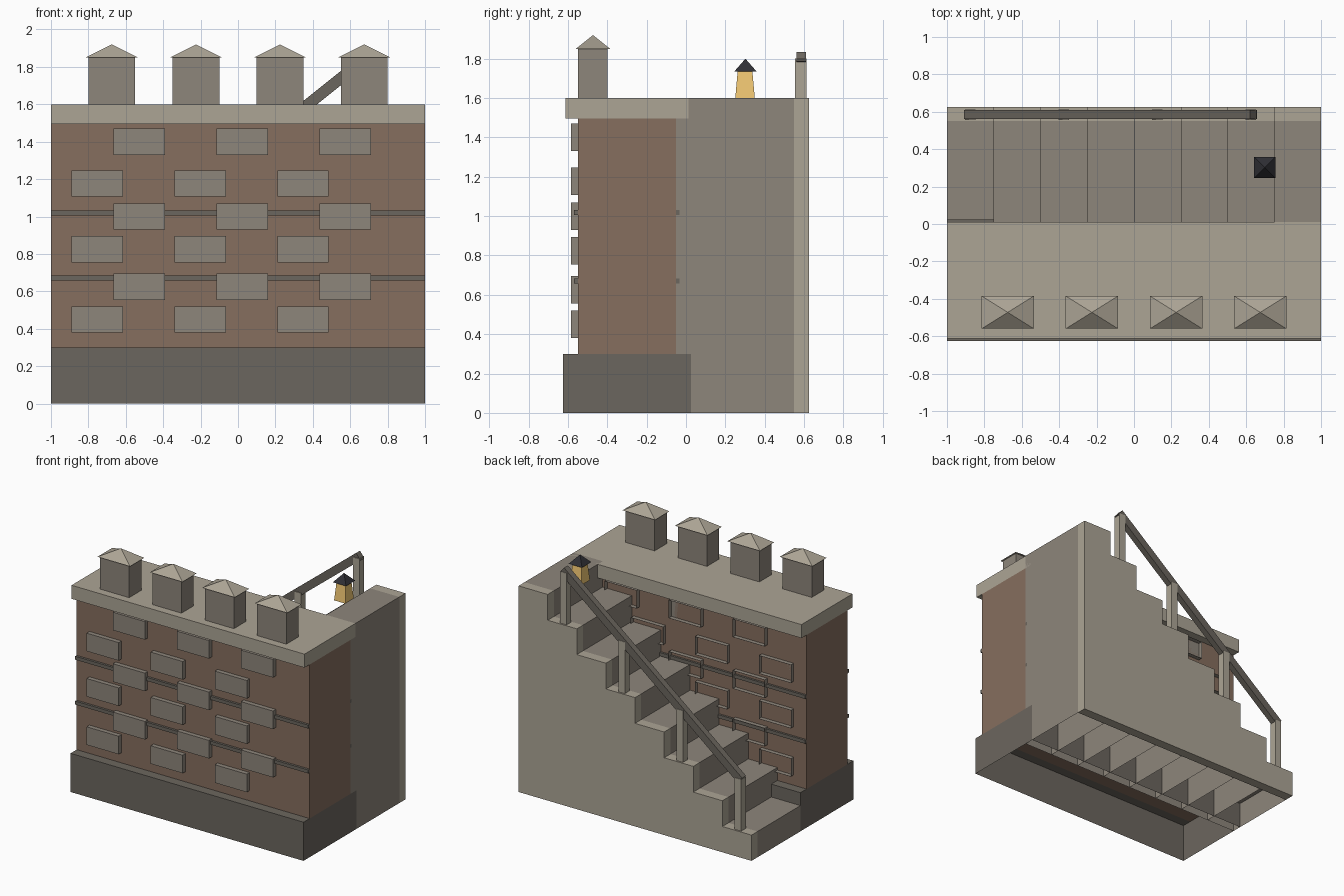
import bpy, bmesh, math
from mathutils import Matrix

if "Cube" in bpy.data.objects:
    bpy.data.objects.remove(bpy.data.objects["Cube"])


def mat(name, rgb):
    m = bpy.data.materials.new(name)
    m.diffuse_color = (*[c ** 2.2 for c in rgb], 1)
    m.use_nodes = True
    m.node_tree.nodes["Principled BSDF"].inputs["Base Color"].default_value = m.diffuse_color
    return m


BROWN = mat("brown_brick", (0.52, 0.43, 0.37))
GREY = mat("grey_stone", (0.55, 0.52, 0.48))
DARK = mat("dark_stone", (0.42, 0.40, 0.37))
TAN = mat("tan_stone", (0.67, 0.64, 0.58))
GLOW = mat("lamp_glow", (0.95, 0.78, 0.45))
IRON = mat("black_iron", (0.20, 0.20, 0.22))


def finish(bm, name, material):
    bmesh.ops.recalc_face_normals(bm, faces=bm.faces)
    me = bpy.data.meshes.new(name)
    bm.to_mesh(me)
    bm.free()
    me.materials.append(material)
    ob = bpy.data.objects.new(name, me)
    bpy.context.collection.objects.link(ob)
    return ob


def box(name, x, y, z, material, open_side=None, taper=1.0):
    """Box from (min, max) ranges; open_side is a normal whose face is left out."""
    bm = bmesh.new()
    bmesh.ops.create_cube(bm, size=1)
    if open_side:
        gone = [f for f in bm.faces if tuple(round(c) for c in f.normal) == open_side]
        bmesh.ops.delete(bm, geom=gone, context='FACES_ONLY')
    for v in bm.verts:
        k = taper if v.co.z > 0 else 1
        v.co = [(r[0] + r[1]) / 2 + c * (r[1] - r[0]) * s
                for r, c, s in zip((x, y, z), v.co, (k, k, 1))]
    if taper == 0:
        bmesh.ops.remove_doubles(bm, verts=bm.verts, dist=1e-5)
    return finish(bm, name, material)


DOWN, BACK = (0, 0, -1), (0, 1, 0)
FULL = (-1, 1)

# Wall: hollow plinth, brick body, coping
box("wall_base", FULL, (-0.625, 0.025), (0, 0.3), DARK, DOWN)
box("brick_wall", FULL, (-0.55, -0.05), (0.3, 1.495), BROWN)
box("wall_coping", FULL, (-0.613, 0.012), (1.495, 1.6), TAN)

# Thin mortar bands on both faces
for z in (0.657, 1.005):
    box("front_band", FULL, (-0.568, -0.55), (z, z + 0.027), DARK)
    box("rear_band", FULL, (-0.055, -0.034), (z, z + 0.027), DARK)

# Staggered raised bricks, open at the back
for i, z in enumerate((0.38, 0.555, 0.755, 0.93, 1.107, 1.33)):
    for j in range(3):
        x = -0.89 + 0.55 * j + 0.225 * (i % 2)
        for name, y in (("front_brick", -0.585), ("rear_brick", -0.05)):
            box(name, (x, x + 0.275), (y, y + 0.035), (z, z + 0.14), GREY, BACK)

# Battlements with pyramid caps
for x in (-0.675, -0.225, 0.225, 0.675):
    box("battlement", (x - 0.125, x + 0.125), (-0.55, -0.4), (1.6, 1.85), GREY)
    box("battlement_cap", (x - 0.14, x + 0.14), (-0.56, -0.385), (1.85, 1.92), TAN, taper=0)

# Stairs: hollow blocks rising towards +x
for i in range(8):
    x = -1 + 0.25 * i
    box("stair_step", (x, x + 0.25), (-0.05, 0.55), (0, 0.2 * (i + 1)), GREY, DOWN)

# Stepped outer side of the stairs
bm = bmesh.new()
profile = [(1, 0), (-1, 0)]
for i in range(8):
    profile += [(-1 + 0.25 * i, 0.2 * (i + 1)), (-0.75 + 0.25 * i, 0.2 * (i + 1))]
face = bm.faces.new([bm.verts.new((x, 0.55, z)) for x, z in profile])
ext = bmesh.ops.extrude_face_region(bm, geom=[face], use_keep_orig=True)
for v in ext["geom"]:
    if isinstance(v, bmesh.types.BMVert):
        v.co.y = 0.625
finish(bm, "stair_side", TAN)

# Handrail posts
for i in range(4):
    x, z = -0.875 + 0.5 * i, 0.2 + 0.4 * i
    box("rail_post", (x - 0.028, x + 0.028), (0.555, 0.612), (z, z + 0.4), TAN)

# Sloping handrail
length = math.hypot(1.53, 1.224)
rail = box("handrail", (-length / 2, length / 2), (-0.024, 0.024), (-0.03, 0.03), DARK)
rail.data.transform(Matrix.Translation((-0.125, 0.585, 1.2)) @ Matrix.Rotation(-math.atan(0.8), 4, 'Y'))

# Lantern
box("lantern_body", (0.65, 0.75), (0.25, 0.35), (1.595, 1.735), GLOW, taper=0.75)
box("lantern_roof", (0.642, 0.756), (0.245, 0.359), (1.735, 1.8), IRON, taper=0)
